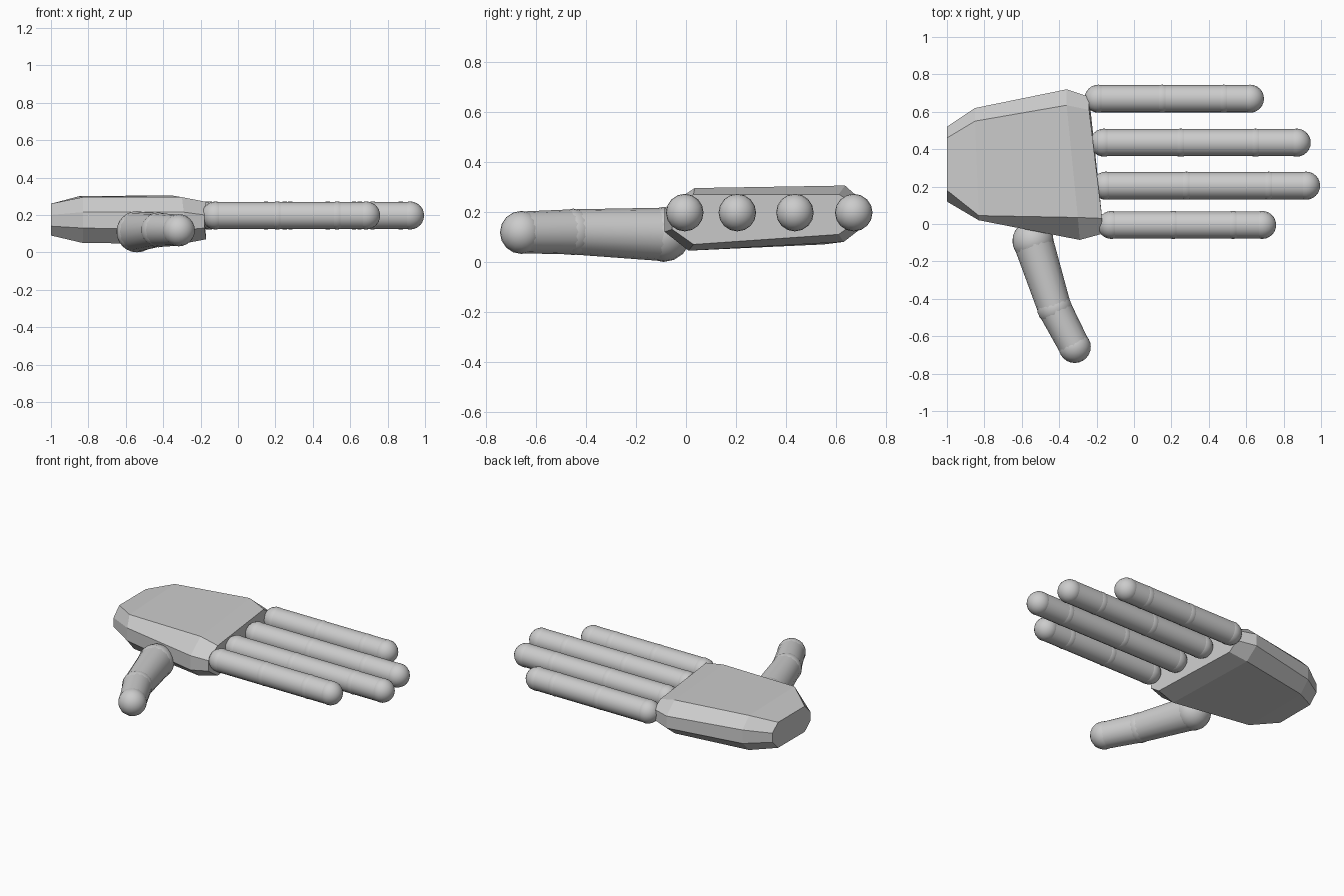
import bpy, bmesh
from mathutils import Vector, Matrix

if "Cube" in bpy.data.objects:
    bpy.data.objects.remove(bpy.data.objects["Cube"])


def finish(name, bm, smooth):
    mesh = bpy.data.meshes.new(name)
    bmesh.ops.recalc_face_normals(bm, faces=bm.faces)
    bm.to_mesh(mesh)
    bm.free()
    obj = bpy.data.objects.new(name, mesh)
    bpy.context.collection.objects.link(obj)
    if smooth:
        bpy.ops.object.select_all(action='DESELECT')
        obj.select_set(True)
        bpy.context.view_layer.objects.active = obj
        bpy.ops.object.shade_smooth_by_angle(angle=0.52)
    return obj


def digit(name, joints, sides=16):
    """Chain of tapered bones with a round knuckle at each (point, radius)."""
    bm = bmesh.new()
    for p, r in joints:
        bmesh.ops.create_uvsphere(
            bm, u_segments=sides, v_segments=12, radius=r,
            matrix=Matrix.Translation(p) @ Matrix.Rotation(1.5708, 4, 'Y'))
    for (a, ra), (b, rb) in zip(joints, joints[1:]):
        a, b = Vector(a), Vector(b)
        d = b - a
        rot = d.to_track_quat('Z', 'Y').to_matrix().to_4x4()
        bmesh.ops.create_cone(
            bm, cap_ends=True, segments=sides, radius1=ra * 0.97,
            radius2=rb * 0.97, depth=d.length,
            matrix=Matrix.Translation((a + b) / 2) @ rot)
    return finish(name, bm, True)


# Palm: octagonal sections lofted from wrist to knuckles
sections = [
    [(-1, .18, .26), (-1, .46, .26), (-1, .52, .21), (-1, .52, .15),
     (-1, .46, .09), (-1, .18, .09), (-1, .12, .14), (-1, .12, .20)],
    [(-.83, .045, .295), (-.85, .55, .30), (-.85, .62, .23), (-.85, .62, .14),
     (-.85, .55, .07), (-.83, .09, .05), (-.83, .02, .13), (-.83, .02, .215)],
    [(-.30, .035, .295), (-.36, .635, .305), (-.36, .72, .23), (-.36, .72, .15),
     (-.36, .63, .08), (-.30, .01, .045), (-.29, -.085, .12), (-.29, -.085, .215)],
    [(-.17, .03, .27), (-.24, .61, .27), (-.24, .68, .23), (-.24, .68, .16),
     (-.24, .61, .11), (-.17, .03, .07), (-.18, -.055, .13), (-.18, -.055, .20)],
]
bm = bmesh.new()
rings = [[bm.verts.new(p) for p in s] for s in sections]
for r0, r1 in zip(rings, rings[1:]):
    for i in range(8):
        j = (i + 1) % 8
        bm.faces.new((r0[i], r0[j], r1[j], r1[i]))
bm.faces.new(rings[0])
bm.faces.new(rings[-1])
finish("palm", bm, False)

# Four straight fingers: y position and knuckle x positions
R = 0.075
fingers = {
    "index_finger": (-.005, (-.12, .21, .53, .685)),
    "middle_finger": (.205, (-.15, .28, .72, .92)),
    "ring_finger": (.435, (-.16, .25, .65, .87)),
    "little_finger": (.67, (-.19, .15, .48, .62)),
}
for name, (y, xs) in fingers.items():
    digit(name, [((x, y, .197), R) for x in xs])

# Thumb
digit("thumb", [((-.54, -.09, .11), .11), ((-.425, -.45, .12), .093),
                ((-.317, -.657, .118), .086)])
